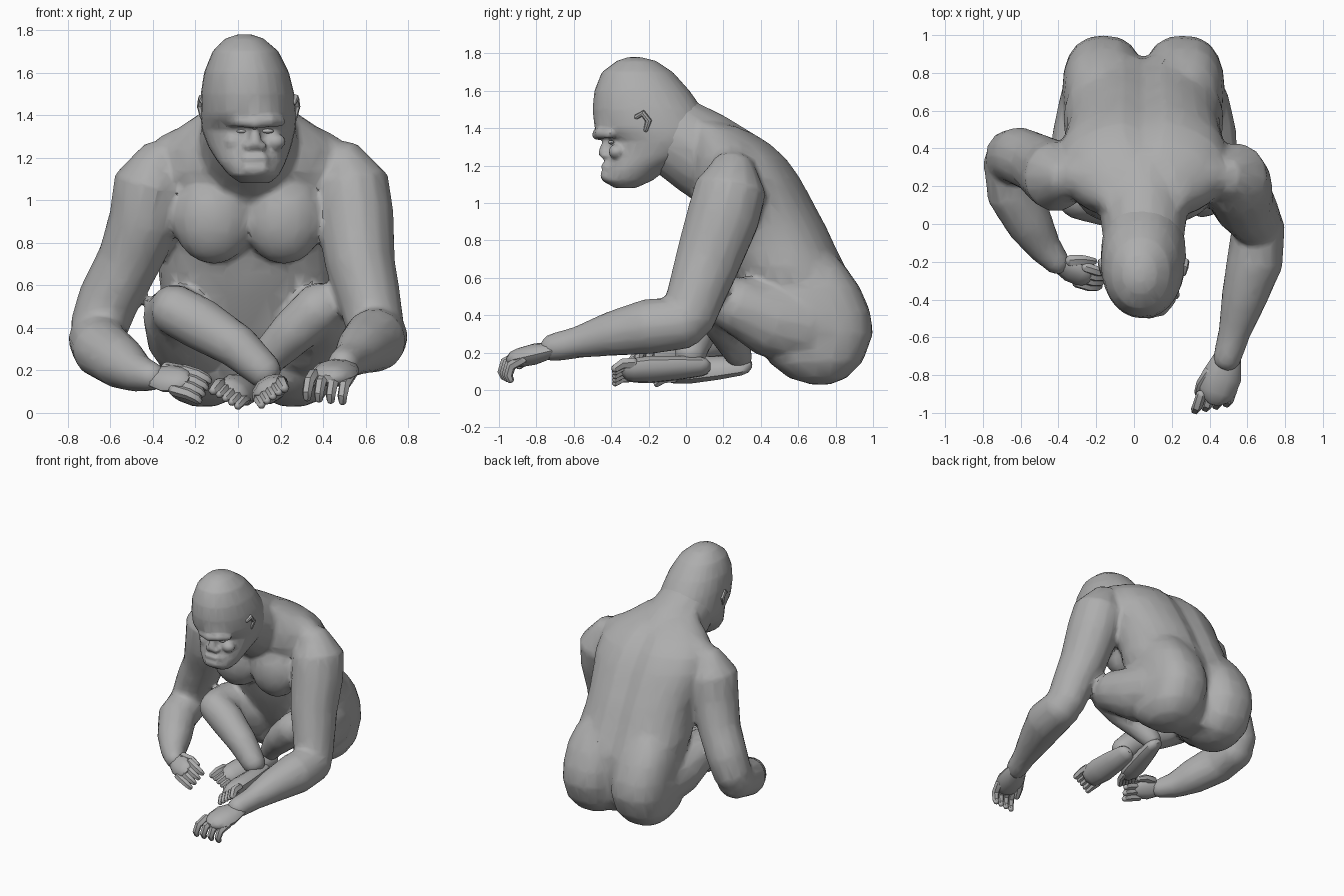
import bpy, bmesh, math
from mathutils import Vector, Matrix

cube = bpy.data.objects.get("Cube")
if cube:
    bpy.data.objects.remove(cube, do_unlink=True)

GREY = .42
mat = bpy.data.materials.new("grey fur")
mat.use_nodes = True
mat.diffuse_color = (GREY, GREY, GREY, 1)
for node in mat.node_tree.nodes:
    if node.type == 'BSDF_PRINCIPLED':
        node.inputs["Base Color"].default_value = (GREY, GREY, GREY, 1)
        node.inputs["Roughness"].default_value = .8


def loft(bm, rings):
    loops = [[bm.verts.new(p) for p in r] for r in rings]
    n = len(loops[0])
    for a, b in zip(loops, loops[1:]):
        for i in range(n):
            bm.faces.new((a[i], a[(i + 1) % n], b[(i + 1) % n], b[i]))
    bm.faces.new(loops[0][::-1])
    bm.faces.new(loops[-1])


def tube(bm, pts, n=14, flat=1, up=(0, 0, 1)):
    """Rounded limb through (x, y, z, radius); flat scales it along up."""
    path = [(Vector(p[:3]), p[3]) for p in pts]
    up, rings, last = Vector(up), [], len(path) - 1
    for i, (c, r) in enumerate(path):
        t = (path[min(i + 1, last)][0] - path[max(i - 1, 0)][0]).normalized()
        s = t.cross(up).normalized()
        u = s.cross(t)

        def ring(off, k):
            return [c + t * off * r + r * k * (s * math.cos(a) + u * flat * math.sin(a))
                    for a in (math.tau * j / n for j in range(n))]
        if i == 0:
            rings += [ring(-.75, .35), ring(-.45, .8)]
        rings.append(ring(0, 1))
        if i == last:
            rings += [ring(.45, .8), ring(.75, .35)]
    loft(bm, rings)


def stack(bm, rows, n=28, power=.9, groove=0):
    """Horizontal sections given as z, front y, back y, half width, centre x."""
    rings = []
    for z, y0, y1, rx, cx in rows:
        ring = []
        for j in range(n):
            a = math.tau * j / n
            c, s = math.cos(a), math.sin(a)
            dip = groove if s > .98 else 0
            ring.append((cx + rx * math.copysign(abs(c) ** power, c),
                         (y0 + y1) / 2 + (y1 - y0) / 2 * math.copysign(abs(s) ** power, s) - dip, z))
        rings.append(ring)
    loft(bm, rings)


def ball(bm, loc, size, turn=0):
    m = Matrix.Translation(loc) @ Matrix.Rotation(turn, 4, 'X') @ Matrix.Diagonal((*size, 1))
    bmesh.ops.create_uvsphere(bm, u_segments=16, v_segments=10, radius=1, matrix=m)


def finish(name, bm, voxel=0, keep=.3, relax=4, angle=40):
    bmesh.ops.recalc_face_normals(bm, faces=bm.faces)
    me = bpy.data.meshes.new(name)
    bm.to_mesh(me)
    bm.free()
    ob = bpy.data.objects.new(name, me)
    bpy.context.collection.objects.link(ob)
    if voxel:
        m = ob.modifiers.new("fuse", 'REMESH')
        m.mode, m.voxel_size = 'VOXEL', voxel
        m = ob.modifiers.new("relax", 'SMOOTH')
        m.factor, m.iterations = .5, relax
        m = ob.modifiers.new("facet", 'DECIMATE')
        m.ratio = keep
        dg = bpy.context.evaluated_depsgraph_get()
        ob.data = bpy.data.meshes.new_from_object(ob.evaluated_get(dg))
        ob.modifiers.clear()
    ob.data.materials.clear()
    ob.data.materials.append(mat)
    bpy.ops.object.select_all(action='DESELECT')
    ob.select_set(True)
    bpy.context.view_layer.objects.active = ob
    bpy.ops.object.shade_smooth_by_angle(angle=math.radians(angle))


MID = .05  # the spine sits slightly off centre
BACK = (0, 1, 0)

# Body: trunk, chest, buttocks, arms and legs fused into one skin
bm = bmesh.new()
stack(bm, [(.08, .58, .82, .2, MID), (.2, .48, .9, .34, MID), (.4, .36, .925, .4, MID),
           (.55, .28, .91, .41, MID), (.66, .23, .86, .425, MID), (.76, .2, .81, .41, MID),
           (.88, .14, .755, .41, MID), (1, .06, .69, .43, MID), (1.13, .015, .62, .45, MID),
           (1.24, .02, .54, .43, MID), (1.32, .03, .45, .36, MID), (1.38, .02, .35, .27, MID),
           (1.43, 0, .22, .2, MID)], groove=.04)
tube(bm, [(MID, .25, 1.16, .24), (MID, .08, 1.27, .235), (MID, -.08, 1.37, .215)], 18)  # neck
for s in (-1, 1):
    ball(bm, (MID + s * .165, .165, .92), (.195, .155, .22))               # chest
    cx = MID + s * .21                                                     # buttock
    stack(bm, [(.03, .67, .77, .05, cx), (.065, .55, .86, .14, cx), (.15, .44, .945, .2, cx),
               (.3, .4, 1, .22, cx), (.42, .4, .985, .22, cx), (.55, .4, .93, .21, cx),
               (.65, .4, .86, .18, cx), (.72, .45, .8, .12, cx)], 20, .82)
    tube(bm, [(MID + s * .12, .22, 1.3, .13), (MID + s * .36, .26, 1.19, .125)])  # shoulder yoke
# left arm
tube(bm, [(.49, .25, 1.18, .12), (.53, .24, 1.08, .18), (.55, .2, .93, .183), (.575, .12, .7, .165),
          (.625, .05, .5, .145), (.65, .01, .38, .135)], flat=1.08, up=BACK)
tube(bm, [(.66, .0, .36, .14), (.64, -.2, .34, .15), (.58, -.4, .3, .12), (.53, -.58, .255, .085),
          (.49, -.72, .225, .075)])
# right arm
tube(bm, [(-.37, .25, 1.18, .12), (-.41, .25, 1.08, .175), (-.44, .27, .9, .17),
          (-.515, .32, .71, .15), (-.61, .36, .53, .145), (-.66, .355, .39, .135)], flat=1.06, up=BACK)
tube(bm, [(-.66, .34, .35, .14), (-.64, .16, .3, .14), (-.55, 0, .235, .125),
          (-.47, -.13, .185, .09), (-.4, -.21, .17, .068)])
# left leg
tube(bm, [(.29, .62, .34, .22), (.35, .44, .38, .2), (.4, .26, .46, .155), (.38, .14, .5, .12)])
tube(bm, [(.38, .15, .49, .12), (.26, .18, .38, .11), (.15, .24, .27, .09), (.07, .29, .17, .07)])
# right leg
tube(bm, [(-.18, .62, .34, .22), (-.24, .44, .38, .2), (-.3, .28, .46, .15), (-.3, .16, .5, .11)])
tube(bm, [(-.31, .15, .49, .12), (-.18, .12, .42, .125), (0, .06, .31, .105), (.13, .02, .19, .085)])
finish("body", bm, .018, .12)

# Head: domed skull running back into the neck, fused with brow, nose and lips
FACE = .08
bm = bmesh.new()
stack(bm, [(1.78, -.31, -.24, .03, .03), (1.76, -.37, -.16, .09, .03), (1.7, -.45, -.07, .155, .035),
           (1.6, -.49, .02, .2, .04), (1.5, -.5, .09, .22, .045), (1.41, -.49, .14, .225, .05),
           (1.38, -.47, .15, .225, .05), (1.33, -.41, .14, .22, .05), (1.25, -.42, .05, .195, .055),
           (1.18, -.44, -.1, .16, .065), (1.12, -.45, -.18, .12, .075), (1.08, -.38, -.27, .07, .08)],
      power=.95)
for s in (-1, 1):
    tube(bm, [(FACE - s * .01, -.475, 1.365, .03), (FACE + s * .07, -.455, 1.375, .032),
              (FACE + s * .12, -.4, 1.37, .026)], 8)
    ball(bm, (FACE + s * .026, -.43, 1.255), (.03, .026, .022))            # nostril
    ball(bm, (FACE + s * .095, -.37, 1.275), (.05, .045, .04))             # cheekbone
tube(bm, [(FACE, -.42, 1.35, .02), (FACE, -.43, 1.3, .028), (FACE, -.44, 1.265, .032)], 8, up=BACK)
for z, y in ((1.195, -.432), (1.15, -.437)):
    tube(bm, [(FACE - .08, y + .05, z - .02, .018), (FACE - .04, y, z, .024),
              (FACE + .04, y, z, .024), (FACE + .08, y + .05, z - .02, .018)], 8)
finish("head", bm, .011, .1, 3)

for side, s in (("left", 1), ("right", -1)):
    bm = bmesh.new()
    ball(bm, (FACE + s * .06, -.4, 1.325), (.028, .016, .011))
    finish(side + "_eye", bm)
    bm = bmesh.new()
    tube(bm, [(MID + s * .215, -.215, 1.39, .014), (MID + s * .225, -.2, 1.44, .018),
              (MID + s * .22, -.23, 1.48, .018), (MID + s * .212, -.265, 1.46, .014)], 8, up=(1, 0, 0))
    finish(side + "_ear", bm)


def hand(name, wrist, knuckle, across, down, width, curl, thumb):
    """Flat palm with four bent fingers and a thumb."""
    w, k, a, d = (Vector(v) for v in (wrist, knuckle, across, down))
    f = (k - w).normalized()
    bm = bmesh.new()
    tube(bm, [(*w, width * .72), (*w.lerp(k, .55), width), (*k, width * .92)], 10, .55, -d)
    for i in range(4):
        p = k + a * width * (i - 1.5) * .55
        q = p + f * .07 + d * .02
        r = q + f * .06 * (1 - curl) + d * .07 * curl
        e = r + f * .03 * (1 - 2 * curl) + d * .04 * curl
        tube(bm, [(*p, .028), (*q, .027), (*r, .024), (*e, .02)], 6, up=a)
    p = w.lerp(k, .35) + a * thumb * width * .75
    q = p + f * .06 + a * thumb * .025 + d * .03
    tube(bm, [(*p, .034), (*q, .028), (*(q + f * .05 + d * .03), .02)], 6, up=a)
    finish(name, bm)


hand("left_hand", (.495, -.71, .215), (.44, -.885, .175), (.96, .2, -.1), (-.1, 0, -1), .105, .7, -1)
hand("right_hand", (-.4, -.21, .17), (-.28, -.27, .155), (.35, .6, .7), (.3, .5, -.6), .08, .4, 1)


def foot(name, heel, ball_of, across, up):
    """Heel to toe wedge with five toes."""
    h, b, a, u = (Vector(v) for v in (heel, ball_of, across, up))
    f = (b - h).normalized()
    bm = bmesh.new()
    tube(bm, [(*h, .068), (*h.lerp(b, .35), .085), (*h.lerp(b, .75), .095), (*b, .085)], 10, .68, u)
    for i in range(5):
        p = b + a * .036 * (i - 2)
        size = .025 if i else .031
        tube(bm, [(*p, size), (*(p + f * .06), size * .95), (*(p + f * .1 - u * .03), size * .75)], 6, up=a)
    finish(name, bm)


foot("right_foot", (.15, .08, .125), (.15, -.28, .105), (-.75, 0, -.55), (-.5, 0, .8))
foot("left_foot", (.07, .3, .13), (-.02, -.06, .1), (.8, 0, -.5), (.5, 0, .8))
